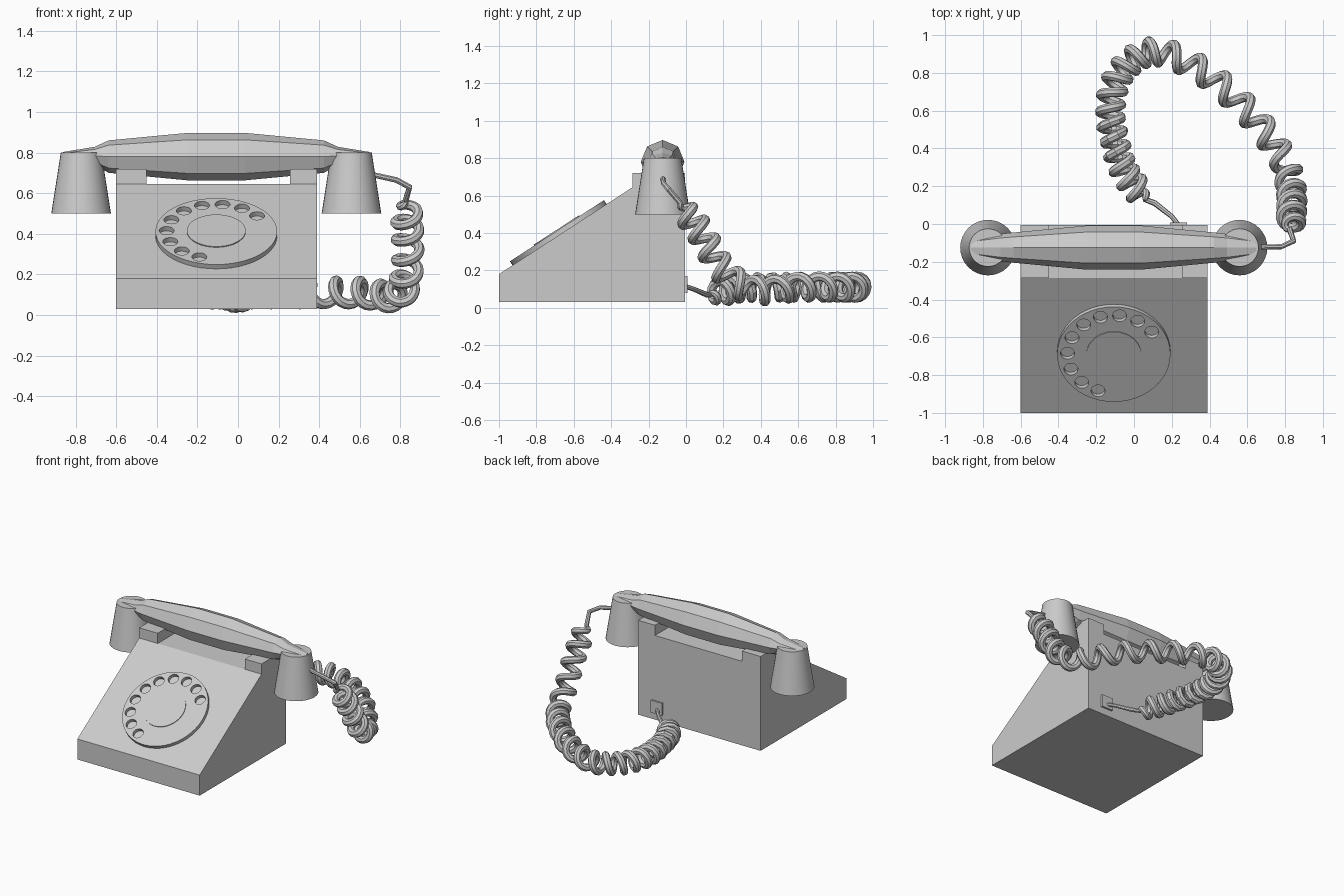
import bpy, bmesh, math
from mathutils import Vector, Matrix

if "Cube" in bpy.data.objects:
    bpy.data.objects.remove(bpy.data.objects["Cube"])

mat = bpy.data.materials.new("light_grey")
mat.diffuse_color = (0.6, 0.6, 0.6, 1)
mat.use_nodes = True
mat.node_tree.nodes["Principled BSDF"].inputs["Base Color"].default_value = mat.diffuse_color
CX, CY = -0.107, -0.125          # handset and dial centre line
SLOPE = math.atan2(0.465, 0.715)


def make(name, bm, smooth=False):
    bmesh.ops.recalc_face_normals(bm, faces=bm.faces)
    me = bpy.data.meshes.new(name)
    bm.to_mesh(me)
    bm.free()
    me.materials.append(mat)
    ob = bpy.data.objects.new(name, me)
    bpy.context.collection.objects.link(ob)
    if smooth:
        shade(ob)
    return ob


def shade(ob):
    bpy.ops.object.select_all(action='DESELECT')
    ob.select_set(True)
    bpy.context.view_layer.objects.active = ob
    bpy.ops.object.shade_smooth_by_angle(angle=math.radians(35))


def loft(rings):
    """Skin a list of equal-length closed rings and cap both ends."""
    bm = bmesh.new()
    rows = [[bm.verts.new(p) for p in r] for r in rings]
    n = len(rows[0])
    for a, b in zip(rows, rows[1:]):
        for i in range(n):
            bm.faces.new((a[i], a[(i + 1) % n], b[(i + 1) % n], b[i]))
    bm.faces.new(rows[0])
    bm.faces.new(rows[-1])
    return bm


def box(name, lo, hi):
    lo, hi = Vector(lo), Vector(hi)
    bm = bmesh.new()
    bmesh.ops.create_cube(bm, size=1, matrix=Matrix.Translation((lo + hi) / 2)
                          @ Matrix.Diagonal((*(hi - lo), 1)))
    return make(name, bm)


def circle(r, n, x=0, y=0):
    return [(x + r * math.cos(2 * math.pi * i / n), y + r * math.sin(2 * math.pi * i / n))
            for i in range(n)]


def curve_mesh(name, data, matrix=Matrix()):
    """Turn curve data into a mesh object."""
    data.materials.append(mat)
    ob = bpy.data.objects.new(name, data)
    bpy.context.collection.objects.link(ob)
    ob.matrix_world = matrix
    bpy.ops.object.select_all(action='DESELECT')
    ob.select_set(True)
    bpy.context.view_layer.objects.active = ob
    bpy.ops.object.convert(target='MESH')
    shade(bpy.context.view_layer.objects.active)


# Wedge-shaped body
profile = [(-1, .03), (-1, .18), (-.285, .645), (-.005, .645), (-.005, .03)]
make("body", loft([[(x, y, z) for y, z in profile] for x in (-.6, .39)]))

# Cradle rails and cord socket on the back
box("cradle_left", (-.6, -.285, .64), (-.45, -.005, .72))
box("cradle_right", (.255, -.285, .64), (.39, -.005, .72))
box("socket_plate", (.19, -.01, .08), (.28, .008, .17))

# Dial: finger wheel with ten holes, and a raised centre
dial = Matrix.Translation((CX, -.676, .39)) @ Matrix.Rotation(SLOPE, 4, 'X')
wheel = bpy.data.curves.new("finger_wheel", 'CURVE')
wheel.dimensions = '2D'
wheel.fill_mode = 'BOTH'
wheel.extrude = 0.015
loops = [circle(.3, 48)]
for k in range(10):
    a = math.radians(35 + 23.9 * k)
    loops.append(circle(.037, 20, .245 * math.cos(a), .245 * math.sin(a)))
for pts in loops:
    s = wheel.splines.new('POLY')
    s.points.add(len(pts) - 1)
    for p, (x, y) in zip(s.points, pts):
        p.co = (x, y, 0, 1)
    s.use_cyclic_u = True
curve_mesh("finger_wheel", wheel, dial @ Matrix.Translation((0, 0, .011)))
hub = make("dial_centre", loft([[(x, y, z) for x, y in circle(.145, 40)] for z in (.0, .031)]), True)
hub.matrix_world = dial

# Handset handle: eight-sided bar, (offset, half width, bottom, top) mirrored
half = [(.14, .117, .663, .897), (.53, .08, .7, .86), (.6, .072, .74, .828), (.755, .045, .76, .803)]
stations = [(-o, w, b, t) for o, w, b, t in reversed(half)] + half
rings = []
for o, w, b, t in stations:
    rings.append([(CX + o, CY + w * c, (b + t) / 2 + (t - b) / 2 * s) for c, s in circle(1, 8)])
make("handset_handle", loft(rings))

# Ear and mouth cups
for name, side in (("ear_cup", -1), ("mouth_cup", 1)):
    make(name, loft([[(CX + side * .666 + x, CY + y, z) for x, y in circle(r, 32)]
                     for r, z in ((.147, .5), (.1, .8))]), True)

# Coiled cord: path points carry x, y, z and the running number of turns
path = [(.06, .13, .07, 0), (-.06, .3, .105, 2.8), (-.125, .6, .11, 6.8), (-.065, .81, .11, 9.5),
        (.11, .912, .11, 12), (.36, .81, .11, 14), (.6, .6, .11, 16), (.78, .36, .095, 18),
        (.83, .2, .2, 19.5), (.835, .08, .4, 21.5), (.825, -.03, .56, 23.5)]
path = [Vector(p) for p in path]
ext = [2 * path[0] - path[1]] + path + [2 * path[-1] - path[-2]]
STEPS = 36
centre = []
for i in range(1, len(ext) - 2):
    p0, p1, p2, p3 = ext[i - 1:i + 3]
    for k in range(STEPS):
        t = k / STEPS
        centre.append(.5 * (2 * p1 + (p2 - p0) * t + (2 * p0 - 5 * p1 + 4 * p2 - p3) * t ** 2
                            + (3 * p1 - p0 - 3 * p2 + p3) * t ** 3))
centre.append(path[-1])
total = path[-1][3]
pts = [(Vector((.235, -.005, .115)), .5), (Vector((.2, .04, .1)), .5), (Vector((.11, .11, .07)), .6)]
n = Vector((0, 0, 1))
for i, c in enumerate(centre):
    tan = (centre[min(i + 1, len(centre) - 1)] - centre[max(i - 1, 0)]).to_3d().normalized()
    n = (n - tan * n.dot(tan)).normalized()
    b = tan.cross(n)
    fade = max(0, min(1, c[3] / .7, (total - c[3]) / .7))
    a = 2 * math.pi * c[3]
    pts.append((c.to_3d() + .058 * fade * (n * math.cos(a) + b * math.sin(a)), .6 + .4 * fade))
pts += [(Vector((.845, -.09, .63)), .6), (Vector((.78, -.12, .665)), .55), (Vector((.6, -.125, .705)), .5)]
cord = bpy.data.curves.new("coiled_cord", 'CURVE')
cord.dimensions = '3D'
cord.bevel_depth = 0.026
cord.bevel_resolution = 2
cord.use_fill_caps = True
s = cord.splines.new('POLY')
s.points.add(len(pts) - 1)
for p, (co, r) in zip(s.points, pts):
    p.co = (*co, 1)
    p.radius = r
curve_mesh("coiled_cord", cord)
